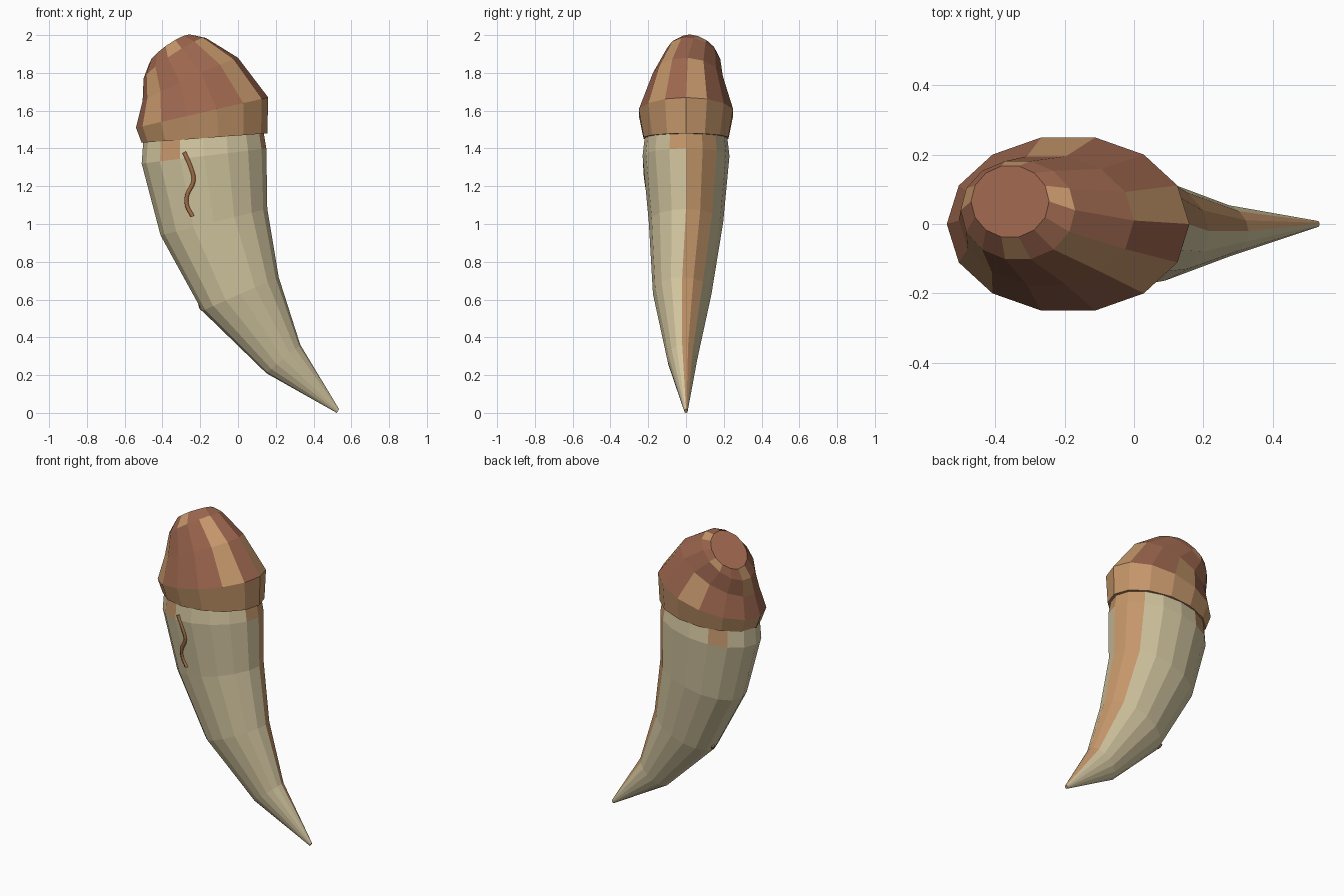
import bpy, bmesh, math
from mathutils import Vector
from mathutils.bvhtree import BVHTree

if "Cube" in bpy.data.objects:
    bpy.data.objects.remove(bpy.data.objects["Cube"])


def material(name, hex_code):
    srgb = [int(hex_code[i:i + 2], 16) / 255 for i in range(0, 6, 2)]
    color = [((c + 0.055) / 1.055) ** 2.4 for c in srgb] + [1]
    mat = bpy.data.materials.new(name)
    mat.use_nodes = True
    mat.diffuse_color = color
    mat.node_tree.nodes["Principled BSDF"].inputs["Base Color"].default_value = color
    return mat


ivory = material("ivory", "D3C6A0")
tan = material("tan", "C4966A")
red_brown = material("red_brown", "9C664E")
dark_tan = material("dark_tan", "A87248")


def ring(left, right, y_mid, y_radius, y_slope, sides):
    """Tilted ellipse spanning two side points, given as (x, z)."""
    (xl, zl), (xr, zr) = left, right
    points = []
    for i in range(sides):
        a = math.tau * i / sides
        t = (1 + math.cos(a)) / 2
        dy = y_radius * math.sin(a)
        points.append((xl + (xr - xl) * t, y_mid + dy, zl + (zr - zl) * t + y_slope * dy))
    return points


def loft(name, rings, sides, mats, rule):
    """Skin the rings from top to bottom; rule(row, segment) picks the material."""
    bm = bmesh.new()
    loops = [[bm.verts.new(p) for p in ring(*r, sides)] for r in rings]
    for row, (upper, lower) in enumerate(zip(loops, loops[1:])):
        for s in range(sides):
            n = (s + 1) % sides
            face = bm.faces.new((upper[s], lower[s], lower[n], upper[n]))
            face.material_index = rule(row, s)
    bm.faces.new(loops[0]).material_index = rule(-1, 0)
    bm.faces.new(loops[-1][::-1]).material_index = rule(len(rings) - 2, 0)
    bmesh.ops.recalc_face_normals(bm, faces=bm.faces)
    mesh = bpy.data.meshes.new(name)
    bm.to_mesh(mesh)
    surface = BVHTree.FromBMesh(bm)
    bm.free()
    for m in mats:
        mesh.materials.append(m)
    bpy.context.collection.objects.link(bpy.data.objects.new(name, mesh))
    return surface


# Curved tooth: a tan stripe down the inner curve and stained patches at the gum
def tooth_color(row, s):
    stripe = s in (0, 1)
    stain = row == 0 and s in (5, 10, 15)
    return int(row >= 0 and (stripe or stain))


tooth_surface = loft("tooth", [
    ((-0.50, 1.46), (0.13, 1.52), 0, 0.215, 0),
    ((-0.51, 1.32), (0.15, 1.40), 0, 0.23, 0),
    ((-0.41, 0.94), (0.155, 1.08), 0, 0.197, 0),
    ((-0.19, 0.54), (0.215, 0.72), -0.02, 0.155, 0),
    ((0.15, 0.21), (0.33, 0.36), -0.02, 0.08, 0),
    ((0.523, 0.0), (0.535, 0.02), 0, 0.009, 0),
], 16, [ivory, tan], tooth_color)


# Faceted cap with a tan collar and scattered tan facets
TAN_FACETS = {0: (0, 3, 6, 10), 1: (6, 8, 12), 2: (0, 3, 8, 12)}


def cap_color(row, s):
    return int(row >= 3 or s in TAN_FACETS.get(row, ()))


loft("cap", [
    ((-0.47, 1.85), (-0.245, 1.995), 0.065, 0.105, -0.35),
    ((-0.50, 1.77), (-0.17, 1.985), 0.04, 0.145, -0.2),
    ((-0.505, 1.65), (0.0, 1.88), 0.01, 0.19, -0.05),
    ((-0.54, 1.51), (0.16, 1.67), 0, 0.256, 0),
    ((-0.51, 1.43), (0.155, 1.48), 0, 0.23, 0),
], 14, [red_brown, tan], cap_color)


# Thin raised cracks lying on the tooth
def crack(name, points, radius):
    curve = bpy.data.curves.new(name, "CURVE")
    curve.dimensions = "3D"
    curve.bevel_depth = radius
    curve.bevel_resolution = 1
    curve.resolution_u = 4
    curve.use_fill_caps = True
    spline = curve.splines.new("BEZIER")
    spline.bezier_points.add(len(points) - 1)
    for bp, p in zip(spline.bezier_points, points):
        bp.co = p
        bp.handle_left_type = bp.handle_right_type = "AUTO"
    curve.materials.append(dark_tan)
    bpy.context.collection.objects.link(bpy.data.objects.new(name, curve))


path = [(-0.285, 1.38), (-0.25, 1.30), (-0.235, 1.23), (-0.27, 1.15), (-0.27, 1.10), (-0.24, 1.04)]
crack("front_crack", [tooth_surface.ray_cast(Vector((x, -1, z)), Vector((0, 1, 0)))[0]
                      for x, z in path], 0.012)
crack("side_crack", [(-0.20, 0.01, 0.575), (-0.195, 0.0, 0.56), (-0.185, -0.01, 0.55)], 0.012)
